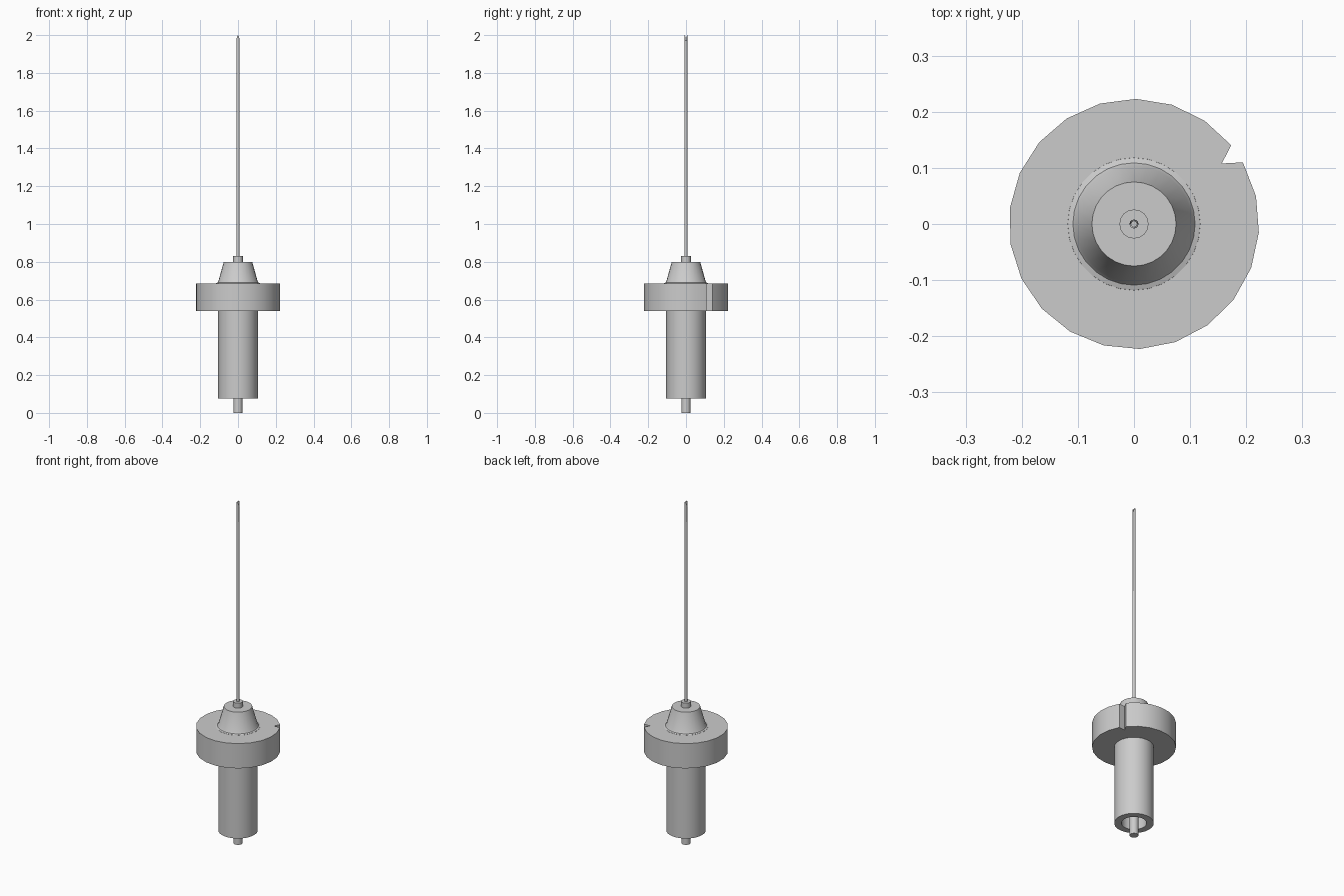
import bpy
import bmesh
from math import sin, cos, radians, tau

cube = bpy.data.objects.get("Cube")
if cube:
    bpy.data.objects.remove(cube, do_unlink=True)

grey = bpy.data.materials.new("plain grey")
grey.use_nodes = True
colour = (0.6, 0.6, 0.6, 1)
grey.diffuse_color = colour
grey.node_tree.nodes["Principled BSDF"].inputs["Base Color"].default_value = colour


def finish(name, bm):
    """Turn a bmesh into a smooth-shaded object that keeps its hard edges."""
    bmesh.ops.recalc_face_normals(bm, faces=bm.faces)
    mesh = bpy.data.meshes.new(name)
    bm.to_mesh(mesh)
    bm.free()
    mesh.materials.append(grey)
    obj = bpy.data.objects.new(name, mesh)
    bpy.context.collection.objects.link(obj)
    bpy.ops.object.select_all(action="DESELECT")
    obj.select_set(True)
    bpy.context.view_layer.objects.active = obj
    bpy.ops.object.shade_smooth_by_angle(angle=radians(35))
    return obj


def lathe(profile, sides):
    """Revolve (radius, height) points about z and cap both ends."""
    bm = bmesh.new()
    rings = [[bm.verts.new((r * cos(tau * i / sides), r * sin(tau * i / sides), z))
              for i in range(sides)] for r, z in profile]
    for low, high in zip(rings, rings[1:]):
        for i in range(sides):
            j = (i + 1) % sides
            bm.faces.new((low[i], low[j], high[j], high[i]))
    bm.faces.new(rings[0])
    bm.faces.new(rings[-1])
    return bm


# Lower barrel with a recess open at the bottom
finish("barrel", lathe([(0.067, 0.3), (0.067, 0.075), (0.105, 0.075), (0.105, 0.55)], 24))

# Pin standing out of the recess, and collar around the needle
finish("bottom_pin", lathe([(0.024, 0), (0.024, 0.31)], 16))
finish("needle_collar", lathe([(0.026, 0.79), (0.026, 0.83)], 16))

# Tapered neck with a small fillet where it meets the flange
finish("tapered_neck", lathe([(0.119, 0.68), (0.118, 0.686), (0.109, 0.689),
                              (0.104, 0.697), (0.075, 0.8)], 28))

# Flange: faceted disc with one V notch in the rim
first, last, segments = 39, 389.5, 21
outline = [(0.223, first + (last - first) * i / segments) for i in range(segments + 1)]
outline.append((0.19, 34.6))
bm = bmesh.new()
disc = bm.faces.new([bm.verts.new((r * cos(radians(a)), r * sin(radians(a)), 0.54))
                     for r, a in outline])
side = bmesh.ops.extrude_face_region(bm, geom=[disc], use_keep_orig=True)["geom"]
bmesh.ops.translate(bm, vec=(0, 0, 0.145),
                    verts=[v for v in side if isinstance(v, bmesh.types.BMVert)])
finish("notched_flange", bm)

# Hollow needle whose rim is cut to two prongs
bm = lathe([(0.005, 0.82), (0.005, 2), (0.008, 2), (0.008, 0.82)], 16)
for v in bm.verts:
    if v.co.z > 1.9:
        v.co.z = 1.966 + 0.034 * abs(v.co.y) / v.co.xy.length
finish("forked_needle", bm)
